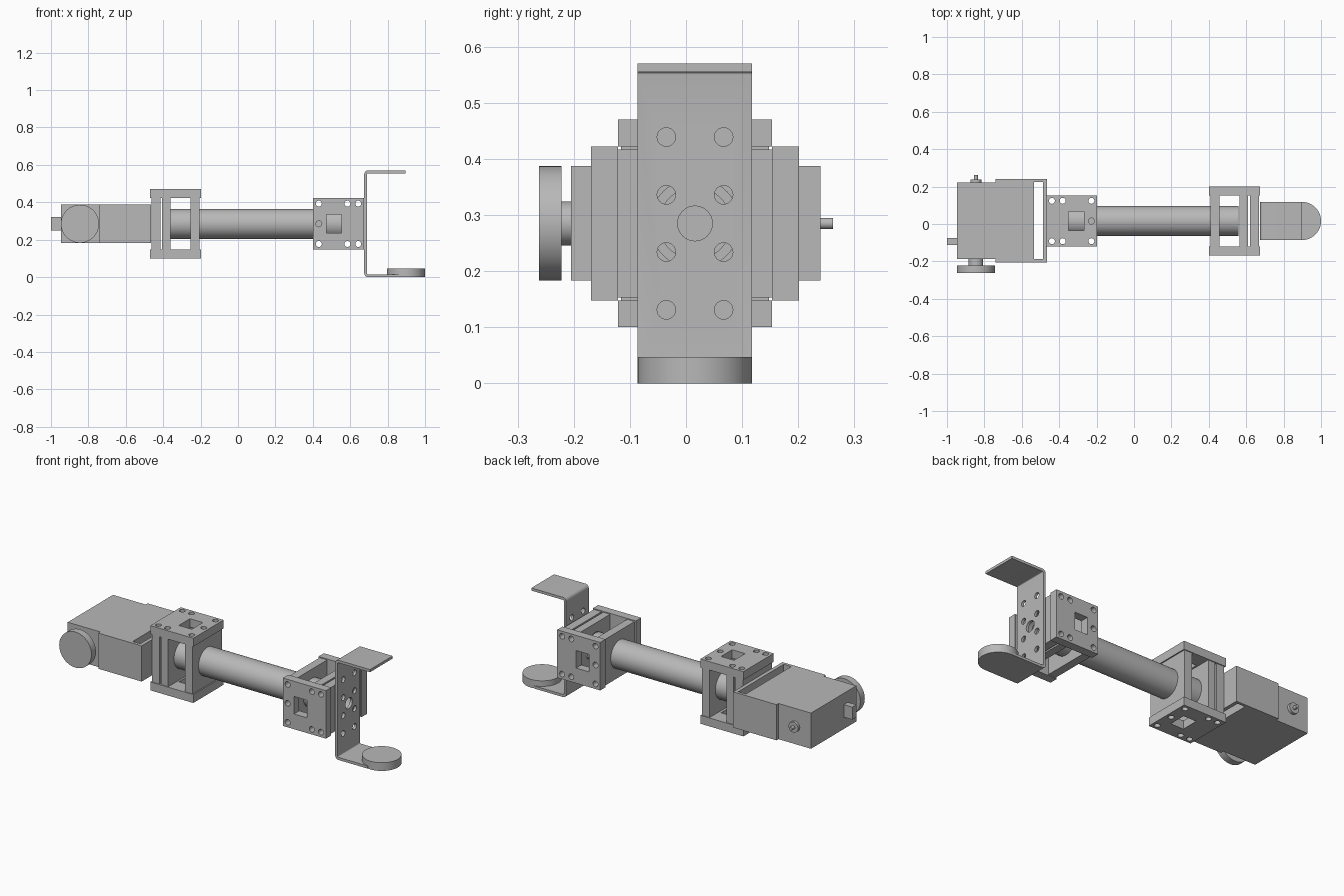
import bpy, bmesh
from math import pi, sin, cos, radians
from mathutils import Matrix, Vector

default = bpy.data.objects.get("Cube")
if default:
    bpy.data.objects.remove(default, do_unlink=True)

grey = bpy.data.materials.new("plain grey")
grey.use_nodes = True
GREY = (0.48, 0.48, 0.48, 1)
grey.diffuse_color = GREY
grey.node_tree.nodes["Principled BSDF"].inputs["Base Color"].default_value = GREY

AY, AZ = 0.016, 0.285          # main axis of the arm
HALF = 0.102                   # half height of the drive and half width of the bracket
TURN = {"X": Matrix.Rotation(pi / 2, 4, "Y"),
        "Y": Matrix.Rotation(pi / 2, 4, "X"),
        "Z": Matrix.Identity(4)}


def box(bm, x, y, z):
    """Box from (low, high) ranges."""
    mid = Vector([(a + b) / 2 for a, b in (x, y, z)])
    size = Vector([b - a for a, b in (x, y, z)])
    bmesh.ops.create_cube(bm, size=1, matrix=Matrix.Translation(mid) @ Matrix.Diagonal(size).to_4x4())


def rod(bm, axis, centre, r, length, sides=48):
    """Cylinder along a main axis."""
    bmesh.ops.create_cone(bm, cap_ends=True, segments=sides, radius1=r, radius2=r, depth=length,
                          matrix=Matrix.Translation(centre) @ TURN[axis])


def finish(name, bm, matrix=None):
    if matrix:
        bm.transform(matrix)
    bmesh.ops.recalc_face_normals(bm, faces=bm.faces)
    mesh = bpy.data.meshes.new(name)
    bm.to_mesh(mesh)
    bm.free()
    mesh.materials.append(grey)
    obj = bpy.data.objects.new(name, mesh)
    bpy.context.collection.objects.link(obj)
    return obj


def cut(obj, bm, matrix=None):
    """Subtract the cutter mesh and keep the plain result."""
    cutter = finish("cutter", bm, matrix)
    cutter.hide_render = True
    mod = obj.modifiers.new("cut", "BOOLEAN")
    mod.operation, mod.object, mod.solver = "DIFFERENCE", cutter, "EXACT"
    graph = bpy.context.evaluated_depsgraph_get()
    mesh = bpy.data.meshes.new_from_object(obj.evaluated_get(graph))
    obj.modifiers.clear()
    obj.data = mesh
    bpy.data.objects.remove(cutter, do_unlink=True)


def smooth(*objs):
    bpy.ops.object.select_all(action="DESELECT")
    for o in objs:
        o.select_set(True)
    bpy.context.view_layer.objects.active = objs[0]
    bpy.ops.object.shade_smooth_by_angle(angle=radians(30))


rounded = []

# Hollow arm tube
bm = bmesh.new()
rod(bm, "X", (0.1, AY, AZ), 0.08, 0.92, 64)
tube = finish("arm_tube", bm)
bm = bmesh.new()
rod(bm, "X", (0.1, AY, AZ), 0.064, 1, 64)
cut(tube, bm)
rounded.append(tube)


# Joint housing: local x runs away from the tube, plates lie at +-z
def housing(prefix, matrix):
    bolts, sides = (0.03, 0.183, 0.241), (-0.108, 0.108)
    for tag, s in (("first", 1), ("second", -1)):
        bm = bmesh.new()
        box(bm, (0, 0.272), (-0.137, 0.137), sorted((s * 0.137, s * 0.185)))
        plate = finish(f"{prefix}_{tag}_plate", bm, matrix)
        bm = bmesh.new()
        for x in bolts:
            for y in sides:
                rod(bm, "Z", (x, y, 0), 0.016, 0.5, 24)
        rod(bm, "Z", (bolts[0], 0, 0), 0.016, 0.5, 24)
        box(bm, (0.07, 0.152), (-0.05, 0.05), (-0.3, 0.3))
        cut(plate, bm, matrix)
        rounded.append(plate)
    walls = {"inner": (0.007, 0.055), "middle": (0.162, 0.207), "end": (0.217, 0.265)}
    for (tag, span), x in zip(walls.items(), bolts):
        bm = bmesh.new()
        box(bm, span, (-0.132, 0.132), (-0.137, 0.137))
        wall = finish(f"{prefix}_{tag}_wall", bm, matrix)
        bm = bmesh.new()
        for y in sides:
            rod(bm, "Z", (x, y, 0), 0.016, 0.5, 24)
        rod(bm, "X", (x, 0, 0), 0.08, 0.1, 64)
        cut(wall, bm, matrix)
        rounded.append(wall)


housing("wrist_housing", Matrix.Translation((0.402, AY, AZ)) @ Matrix.Rotation(pi / 2, 4, "X"))
housing("drive_housing", Matrix.Translation((-0.198, AY, AZ)) @ Matrix.Rotation(pi, 4, "Z"))

# Bent strip bracket with rounded bends, extruded across y
X0, T, R, TOP = 0.675, 0.015, 0.02, 0.57


def bend(cx, cz, r, start, end, n=6):
    angles = [radians(start + (end - start) * i / n) for i in range(n + 1)]
    return [(cx + r * cos(a), cz + r * sin(a)) for a in angles]


cx = X0 + R
profile = [(0.895, TOP)] + bend(cx, TOP - R, R, 90, 180) + bend(cx, R, R, 180, 270)
profile += [(0.88, 0), (0.88, T)] + bend(cx, R, R - T, 270, 180)
profile += bend(cx, TOP - R, R - T, 180, 90) + [(0.895, TOP - T)]
bm = bmesh.new()
face = bm.faces.new([bm.verts.new((x, AY - HALF, z)) for x, z in profile])
side = bmesh.ops.extrude_face_region(bm, geom=[face], use_keep_orig=True)["geom"]
bmesh.ops.translate(bm, verts=[v for v in side if isinstance(v, bmesh.types.BMVert)],
                    vec=(0, 2 * HALF, 0))
bracket = finish("end_bracket", bm)
bm = bmesh.new()
rod(bm, "X", (X0, AY, AZ), 0.031, 0.1, 32)
for y in (-0.051, 0.051):
    for z in (-0.154, -0.051, 0.051, 0.154):
        rod(bm, "X", (X0, AY + y, AZ + z), 0.0165, 0.1, 24)
cut(bracket, bm)

# Round pad on the lower flange
bm = bmesh.new()
rod(bm, "Z", (0.898, AY, 0.0235), HALF, 0.047, 64)
rounded += [bracket, finish("round_pad", bm)]

# Drive body with a slot in front of its mounting flange
ZR = (AZ - HALF, AZ + HALF)
bm = bmesh.new()
box(bm, (-0.74, -0.466), (-0.205, 0.24), ZR)
body = finish("drive_body", bm)
bm = bmesh.new()
box(bm, (-0.535, -0.487), (-0.187, 0.224), (0, 0.6))
cut(body, bm)

# Rear gearbox and side connector
bm = bmesh.new()
box(bm, (-0.946, -0.738), (-0.187, 0.222), ZR)
finish("gearbox", bm)
bm = bmesh.new()
box(bm, (-1.0, -0.945), (-0.111, -0.075), (0.25, 0.322))
finish("side_connector", bm)

# Wheel, its shaft, and the small rear boss and pin
for name, r, y0, y1 in (("drive_wheel", HALF, -0.262, -0.222), ("wheel_shaft", 0.039, -0.224, -0.18),
                        ("rear_boss", 0.03, 0.22, 0.238), ("rear_pin", 0.01, 0.236, 0.262)):
    bm = bmesh.new()
    rod(bm, "Y", (-0.845, (y0 + y1) / 2, AZ), r, y1 - y0)
    rounded.append(finish(name, bm))

smooth(*rounded)
